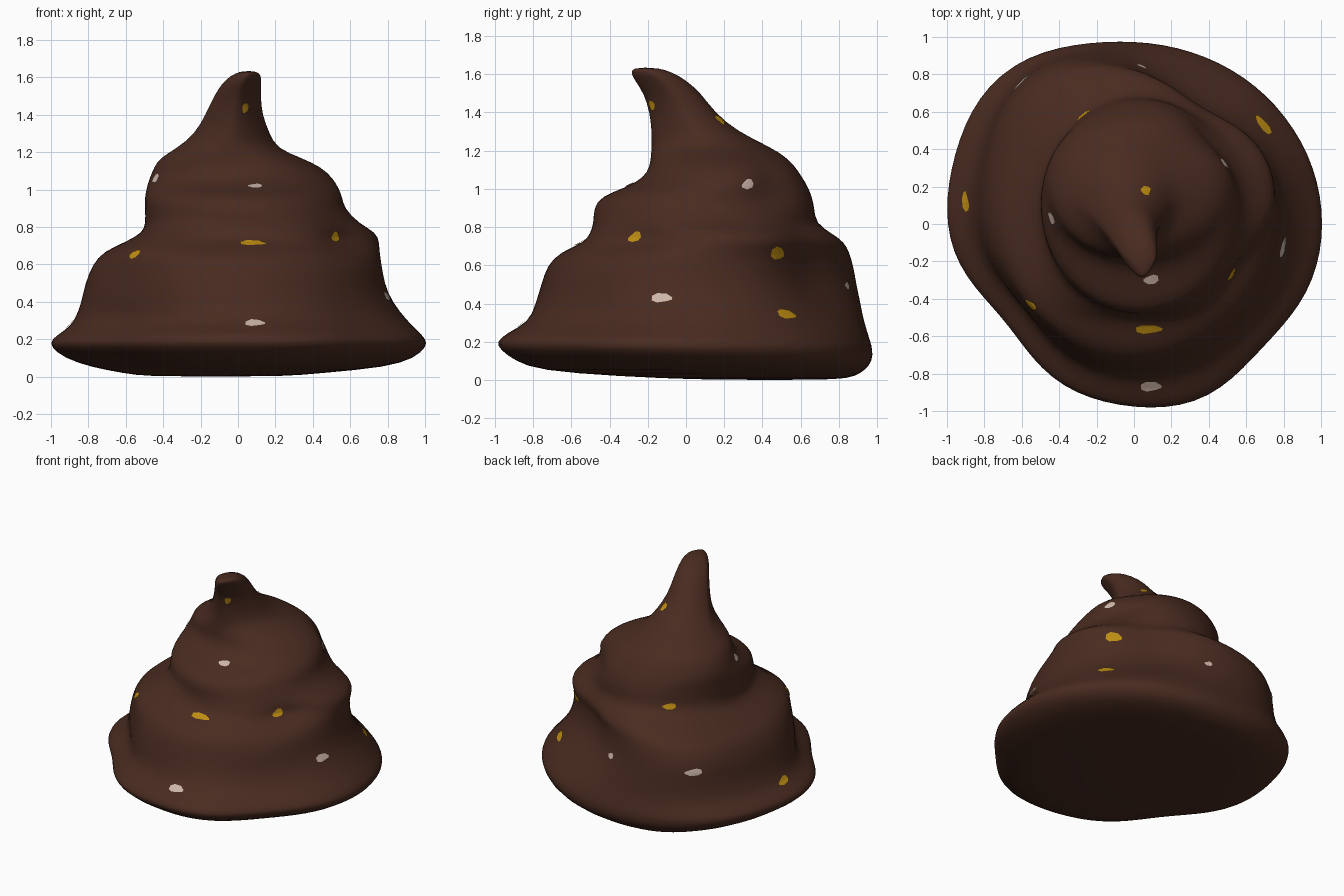
import bpy, bmesh, math
from mathutils import Vector
from mathutils.bvhtree import BVHTree


def material(name, rgb):
    m = bpy.data.materials.new(name)
    m.diffuse_color = (*rgb, 1)
    return m


brown = material("dark brown", (0.066, 0.024, 0.0145))
yellow = material("corn yellow", (0.52, 0.27, 0.006))
cream = material("pale cream", (0.60, 0.46, 0.39))

# Swirl cross-sections: height, x min, x max, y min, y max
RINGS = [
    (0.00, -0.50, 0.25, 0.10, 0.80), (0.02, -0.62, 0.45, -0.35, 0.88),
    (0.05, -0.79, 0.80, -0.76, 0.93), (0.10, -0.94, 0.95, -0.88, 0.97),
    (0.16, -1.012, 1.012, -0.96, 0.97), (0.20, -1.012, 1.012, -0.98, 0.96),
    (0.25, -0.93, 0.96, -0.92, 0.95), (0.30, -0.88, 0.91, -0.82, 0.94),
    (0.40, -0.84, 0.83, -0.79, 0.93), (0.50, -0.82, 0.79, -0.76, 0.91),
    (0.60, -0.78, 0.775, -0.73, 0.89), (0.67, -0.72, 0.765, -0.66, 0.87),
    (0.72, -0.60, 0.765, -0.53, 0.85), (0.77, -0.51, 0.75, -0.50, 0.79),
    (0.82, -0.495, 0.65, -0.485, 0.70), (0.90, -0.50, 0.57, -0.485, 0.675),
    (0.96, -0.50, 0.56, -0.45, 0.66), (1.01, -0.49, 0.54, -0.31, 0.64),
    (1.06, -0.475, 0.51, -0.22, 0.61), (1.12, -0.45, 0.45, -0.19, 0.57),
    (1.17, -0.42, 0.34, -0.185, 0.52), (1.22, -0.33, 0.21, -0.18, 0.44),
    (1.30, -0.23, 0.17, -0.18, 0.27), (1.40, -0.175, 0.13, -0.19, 0.15),
    (1.50, -0.13, 0.122, -0.22, 0.08), (1.57, -0.085, 0.125, -0.27, 0.00),
    (1.61, -0.04, 0.125, -0.29, -0.07), (1.635, 0.015, 0.10, -0.275, -0.15),
]
SEG = 40


def step(a, b, t):
    t = min(1, max(0, (t - a) / (b - a)))
    return t * t * (3 - 2 * t)


def bump(deg, centre, width):
    d = (deg - centre + 180) % 360 - 180
    return math.exp(-(d / width) ** 2)


# Bulges and dips of the coils: amount, direction, spread,
# then the heights where each starts, is full, starts to fade, is gone
LUMPS = [
    (0.09, 130, 25, -1, 0, 0.70, 0.82), (0.03, 130, 22, 0.4, 0.55, 0.65, 0.75),
    (-0.13, 218, 24, -1, 0, 0.25, 0.45), (-0.06, 220, 22, 0.25, 0.45, 0.55, 0.66),
    (0.15, 226, 22, 0.62, 0.73, 0.77, 0.84), (0.04, 288, 18, -1, 0, 0.22, 0.40),
    (-0.04, 316, 18, -1, 0, 0.3, 0.5), (-0.13, 322, 20, 0.64, 0.71, 0.77, 0.84),
    (-0.20, 59, 31, 0.16, 0.55, 0.77, 0.87), (-0.09, 40, 18, 0.85, 0.98, 1.08, 1.2),
]


def outline(deg, z):
    return 1 + sum(k * bump(deg, c, w) * step(a, b, z) * (1 - step(d, e, z))
                   for k, c, w, a, b, d, e in LUMPS)


# Swirled body, with the front of the hooked tip pinched
bm = bmesh.new()
loops = []
for z, x0, x1, y0, y1 in RINGS:
    loop = []
    for i in range(SEG):
        deg = 360 * i / SEG
        a = math.radians(deg)
        k = outline(deg, z)
        pinch = 1 - 0.4 * step(1.15, 1.35, z) * max(0, -math.sin(a))
        loop.append(bm.verts.new(((x0 + x1) / 2 + (x1 - x0) / 2 * math.cos(a) * k * pinch,
                                  (y0 + y1) / 2 + (y1 - y0) / 2 * math.sin(a) * k, z)))
    loops.append(loop)
for lo, hi in zip(loops, loops[1:]):
    for i in range(SEG):
        j = (i + 1) % SEG
        bm.faces.new((lo[i], lo[j], hi[j], hi[i]))
bm.faces.new(loops[0][::-1])
bm.faces.new(loops[-1])
for f in bm.faces:
    f.smooth = True
mesh = bpy.data.meshes.new("swirl_body")
bm.to_mesh(mesh)
bm.free()
mesh.materials.append(brown)
body = bpy.data.objects.new("swirl_body", mesh)
bpy.context.collection.objects.link(body)
smooth = body.modifiers.new("smooth", 'SUBSURF')
smooth.levels = smooth.render_levels = 1

bpy.context.view_layer.update()
tree = BVHTree.FromObject(body, bpy.context.evaluated_depsgraph_get())

# Kernel outline, wide at one end and narrow at the other
KERNEL = [(-0.5, -0.15), (-0.2, -0.5), (0.25, -0.5), (0.5, -0.2),
          (0.48, 0.3), (0.2, 0.5), (-0.25, 0.3), (-0.5, 0.1)]


def fleck(name, mat, x, y, z, length, width, turn):
    """Thin plate that hugs the body surface."""
    p, n, _, _ = tree.find_nearest(Vector((x, y, z)))
    side = Vector((0, 0, 1)).cross(n).normalized()
    up = n.cross(side)
    t = math.radians(turn)
    u = side * math.cos(t) + up * math.sin(t)
    v = n.cross(u)
    fb = bmesh.new()

    def lay(a, b):
        q, m, _, _ = tree.find_nearest(p + u * a * length + v * b * width)
        return fb.verts.new(q + m * 0.005)
    mid = lay(0, 0)
    inner = [lay(a * 0.5, b * 0.5) for a, b in KERNEL]
    outer = [lay(a, b) for a, b in KERNEL]
    for i in range(len(KERNEL)):
        j = (i + 1) % len(KERNEL)
        fb.faces.new((mid, inner[i], inner[j]))
        fb.faces.new((inner[i], outer[i], outer[j], inner[j]))
    me = bpy.data.meshes.new(name)
    fb.to_mesh(me)
    fb.free()
    me.materials.append(mat)
    bpy.context.collection.objects.link(bpy.data.objects.new(name, me))


# Yellow kernels: position, length, width, turn
for i, k in enumerate([
        (-0.53, -0.41, 0.64, 0.08, 0.05, 15), (0.08, -0.55, 0.69, 0.14, 0.055, 175),
        (0.49, -0.25, 0.735, 0.08, 0.06, 20), (0.055, -0.20, 1.43, 0.055, 0.045, 80),
        (0.06, 0.17, 1.35, 0.065, 0.055, 80), (0.56, 0.45, 0.665, 0.11, 0.07, 170),
        (0.67, 0.51, 0.32, 0.12, 0.065, 170), (-0.90, 0.12, 0.28, 0.11, 0.055, 10),
        (-0.28, 0.60, 0.86, 0.09, 0.045, 0)]):
    fleck(f"yellow_kernel_{i + 1}", yellow, *k)

# Cream flecks
for i, k in enumerate([
        (0.09, -0.29, 1.01, 0.08, 0.055, 0), (0.09, -0.85, 0.26, 0.11, 0.065, 175),
        (0.47, 0.31, 1.02, 0.075, 0.05, 20), (0.82, -0.13, 0.44, 0.11, 0.055, 175),
        (0.02, 0.79, 0.475, 0.055, 0.045, 0), (-0.43, 0.035, 1.05, 0.07, 0.06, 150),
        (-0.54, 0.71, 0.49, 0.12, 0.05, 0)]):
    fleck(f"cream_fleck_{i + 1}", cream, *k)
